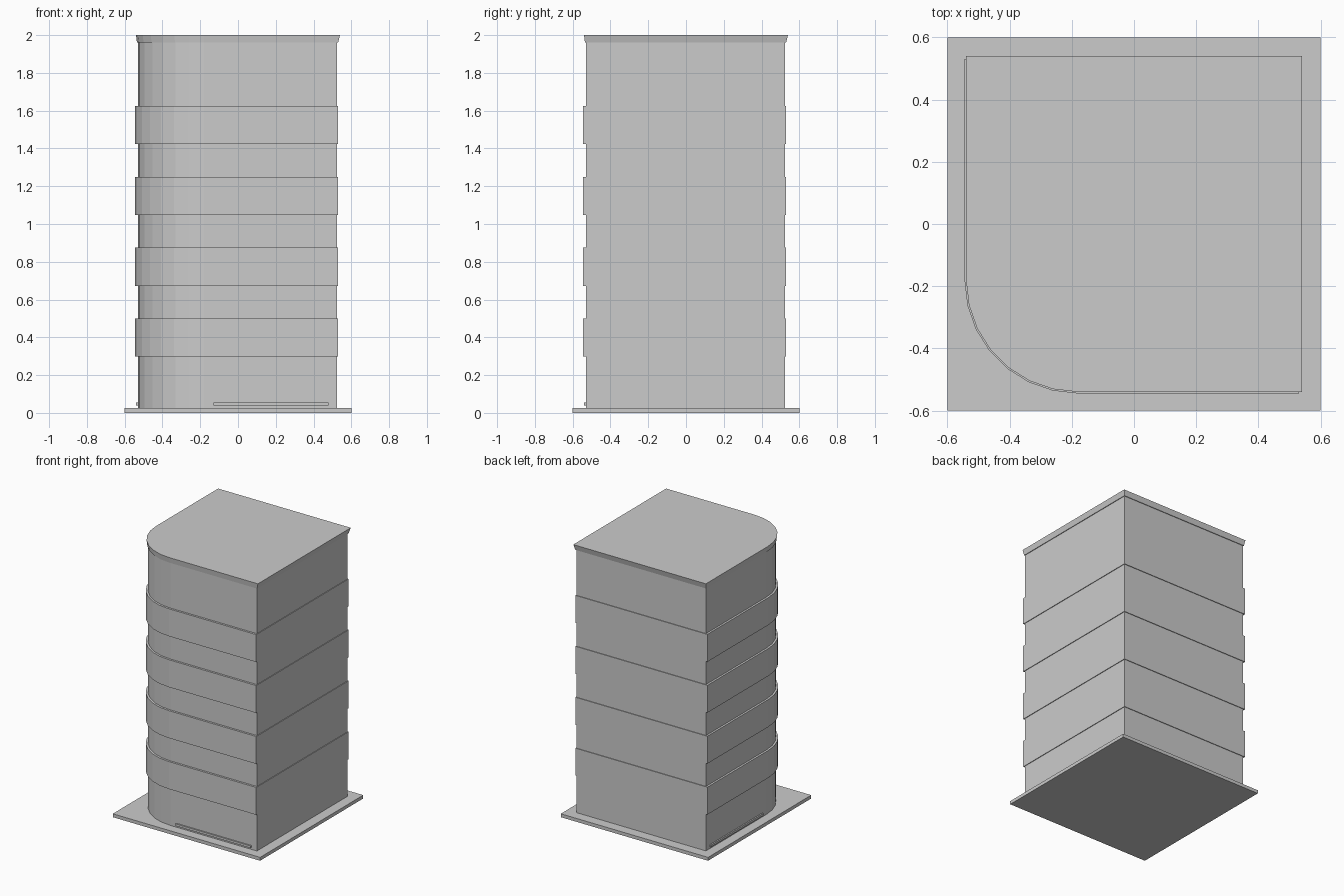
import bpy, bmesh
from math import cos, sin, pi

if "Cube" in bpy.data.objects:
    bpy.data.objects.remove(bpy.data.objects["Cube"])

CORNER = -0.18   # centre of the rounded front-left corner
SEGMENTS = 7


def outline(lo, hi):
    """Square plan with one rounded corner, counter-clockwise."""
    r = CORNER - lo
    pts = [(hi, lo), (hi, hi), (lo, hi)]
    for i in range(SEGMENTS + 1):
        a = pi + i * pi / 2 / SEGMENTS
        pts.append((CORNER + r * cos(a), CORNER + r * sin(a)))
    return pts


def finish(name, bm):
    bmesh.ops.recalc_face_normals(bm, faces=bm.faces)
    mesh = bpy.data.meshes.new(name)
    bm.to_mesh(mesh)
    bm.free()
    obj = bpy.data.objects.new(name, mesh)
    bpy.context.collection.objects.link(obj)
    return obj


def loft(name, bottom, top, z0, z1):
    """Closed solid between two plan outlines."""
    bm = bmesh.new()
    a = [bm.verts.new((x, y, z0)) for x, y in bottom]
    b = [bm.verts.new((x, y, z1)) for x, y in top]
    n = len(a)
    bm.faces.new(a[::-1])
    bm.faces.new(b)
    for i in range(n):
        j = (i + 1) % n
        bm.faces.new((a[i], a[j], b[j], b[i]))
    return finish(name, bm)


def box(name, x0, x1, y0, y1, z0, z1):
    plan = [(x0, y0), (x1, y0), (x1, y1), (x0, y1)]
    return loft(name, plan, plan, z0, z1)


# Ground slab
box("base_slab", -0.6, 0.6, -0.6, 0.6, 0, 0.025)

# Tower core
core = outline(-0.53, 0.525)
loft("tower_core", core, core, 0, 1.97)

# Projecting floor bands
band = outline(-0.545, 0.53)
for i in range(4):
    z = 0.298 + i * 0.375
    loft(f"floor_band_{i + 1}", band, band, z, z + 0.202)

# Flared roof cap
loft("roof_cap", outline(-0.535, 0.53), outline(-0.54, 0.54), 1.96, 2.0)

# Low strips on the front and left walls
box("front_strip", -0.13, 0.48, -0.54, -0.52, 0.038, 0.054)
box("left_strip", -0.54, -0.52, -0.13, 0.48, 0.038, 0.054)
